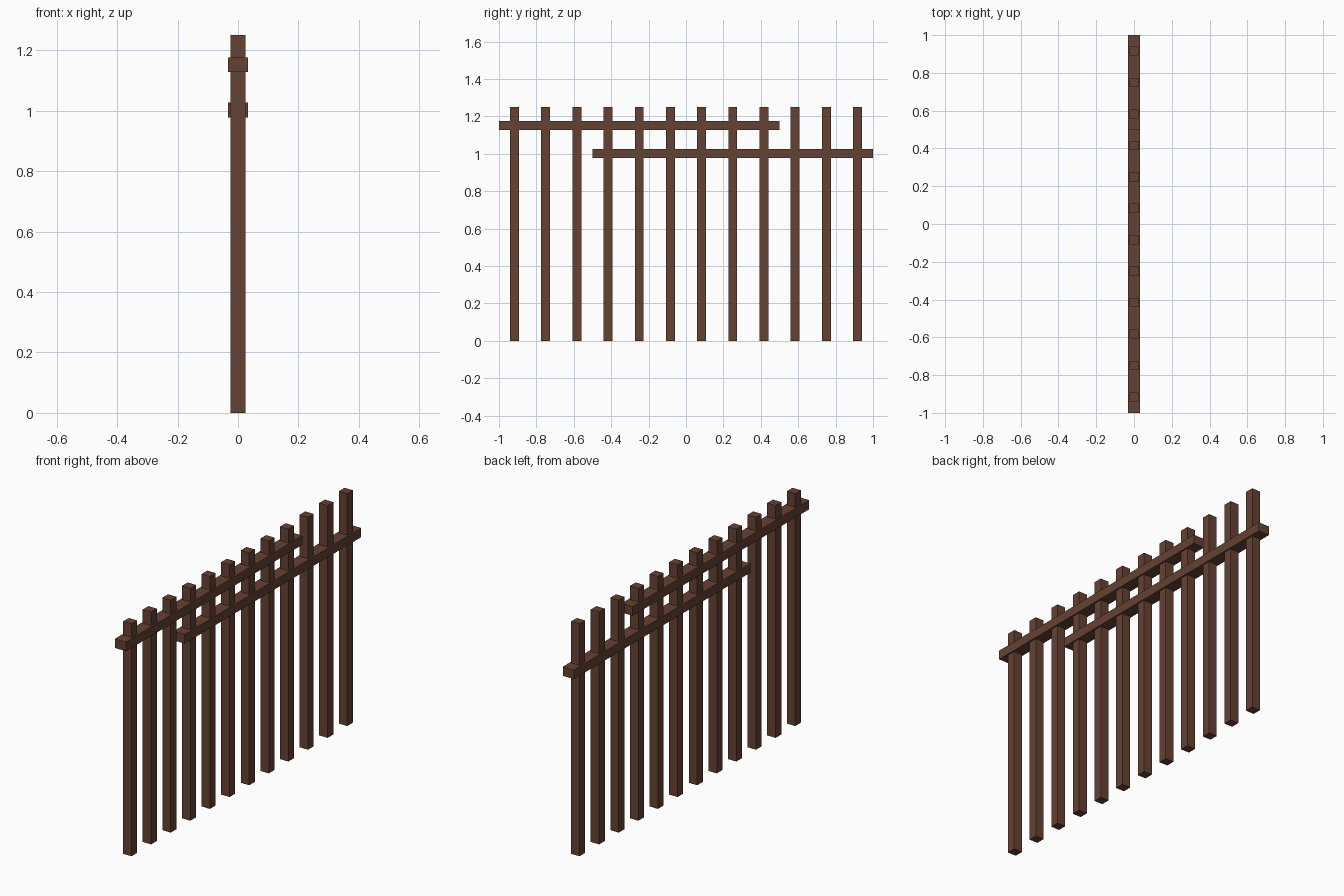
import bpy

if "Cube" in bpy.data.objects:
    bpy.data.objects.remove(bpy.data.objects["Cube"])

wood = bpy.data.materials.new("dark brown wood")
wood.diffuse_color = (0.133, 0.054, 0.034, 1.0)
wood.use_nodes = True
wood.node_tree.nodes["Principled BSDF"].inputs["Base Color"].default_value = wood.diffuse_color


def box(name, center, size):
    bpy.ops.mesh.primitive_cube_add(size=1, location=center)
    ob = bpy.context.object
    ob.name = name
    ob.scale = size
    bpy.ops.object.transform_apply(location=False, rotation=False, scale=True)
    ob.data.materials.append(wood)
    return ob


POSTS = 12
HEIGHT = 1.25
STEP = 2.0 / POSTS

# upright pickets, evenly spaced
for i in range(POSTS):
    box(f"picket_{i + 1}", (0, -1 + STEP * (i + 0.5), HEIGHT / 2), (0.05, 0.048, HEIGHT))

# two staggered horizontal rails threaded through the pickets
box("upper_rail", (0, -0.25, 1.152), (0.066, 1.5, 0.049))
box("lower_rail", (0, 0.25, 1.002), (0.066, 1.5, 0.049))
